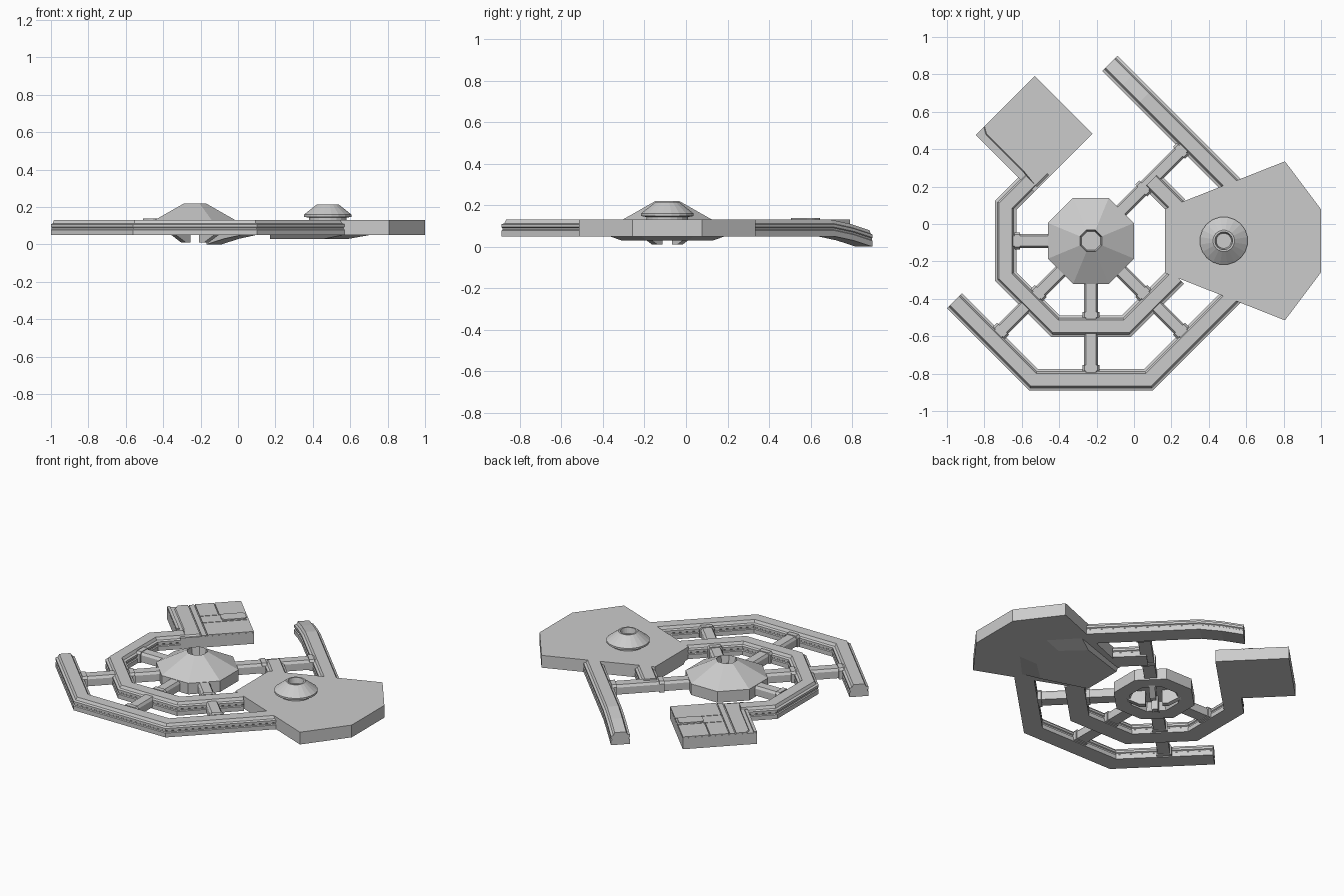
import bpy, bmesh
from math import sin, cos, pi, radians
from mathutils import Vector

if "Cube" in bpy.data.objects:
    bpy.data.objects.remove(bpy.data.objects["Cube"])

CX, CY = -0.23, -0.09            # centre of the hub and rings
K = cos(pi / 8)


def loft(name, rings):
    """Skin matching closed rings of 3D points and cap both ends."""
    bm = bmesh.new()
    vs = [[bm.verts.new(p) for p in r] for r in rings]
    n = len(rings[0])
    for a, b in zip(vs, vs[1:]):
        for i in range(n):
            j = (i + 1) % n
            bm.faces.new((a[i], a[j], b[j], b[i]))
    bm.faces.new(vs[0][::-1])
    bm.faces.new(vs[-1])
    bmesh.ops.recalc_face_normals(bm, faces=bm.faces)
    me = bpy.data.meshes.new(name)
    bm.to_mesh(me)
    bm.free()
    ob = bpy.data.objects.new(name, me)
    bpy.context.collection.objects.link(ob)
    return ob


def slab(name, pts, z0, z1):
    return loft(name, [[(x, y, z) for x, y in pts] for z in (z0, z1)])


def turned(name, profile, n, cx, cy):
    """Stack of n-sided rings; radii are measured to the flats."""
    return loft(name, [[(cx + r / cos(pi / n) * cos((2 * i + 1) * pi / n),
                         cy + r / cos(pi / n) * sin((2 * i + 1) * pi / n), z)
                        for i in range(n)] for r, z in profile])


def side(deg, a, t, dz=0):
    """Point on an octagon side: a outwards, t along the side."""
    c, s = cos(radians(deg)), sin(radians(deg))
    return Vector((CX + a * c - t * s, CY + a * s + t * c, dz))


def corner(deg, a):
    return side(deg, a / K, 0)


def sweep(name, path, profile):
    """Sweep an (offset, z) profile along a level path with mitred corners."""
    rings = []
    for i, p in enumerate(path):
        dirs = []
        if i > 0:
            dirs.append((p - path[i - 1]).xy.normalized())
        if i < len(path) - 1:
            dirs.append((path[i + 1] - p).xy.normalized())
        d = sum(dirs, Vector((0, 0))).normalized()
        k = 1 / d.dot(dirs[0])
        rings.append([(p.x - d.y * o * k, p.y + d.x * o * k, p.z + z)
                      for o, z in profile])
    return loft(name, rings)


def mirrored(half):
    return half + [(-o, z) for o, z in reversed(half)]


# Ring corridors with stepped, chamfered sides
TUBE = mirrored([(.057, .05), (.057, .078), (.051, .082), (.051, .09),
                 (.057, .094), (.057, .108), (.043, .113), (.034, .13)])
A, B = .7425, .4565
sweep("outer_ring_front", [side(225, A, -.29), corner(247.5, A), corner(292.5, A),
                           side(315, A, .37)], TUBE)
sweep("outer_ring_drooping_arm", [side(45, A, -.37), side(45, A, .34), side(45, A, .47, -.02),
                                  side(45, A, .6, -.05)], TUBE)
sweep("inner_ring", [side(135, B, 0)] + [corner(d, B) for d in (157.5, 202.5, 247.5, 292.5)]
      + [side(315, B, .19)], TUBE)
sweep("inner_ring_stub", [side(45, B, 0), side(45, B, -.2)], TUBE)

# Spokes with collars where they meet the rings
SPOKE = mirrored([(.037, .06), (.037, .105), (.027, .12)])
COLLAR = mirrored([(.045, .055), (.045, .11), (.034, .125)])
for deg, end in ((180, .42), (225, .71), (270, .71), (315, .71), (45, .71)):
    sweep(f"spoke_{deg}", [side(deg, .15, 0), side(deg, end, 0)], SPOKE)
    for r in (.38, .665):
        if r < end:
            sweep(f"spoke_collar_{deg}", [side(deg, r, 0), side(deg, r + .03, 0)], COLLAR)

# Hub: octagonal roof with a sunken top and a hollow underside
turned("hub", [(.05, .17), (.058, .22), (.23, .122), (.23, .05), (.14, .05), (.12, .10)], 8, CX, CY)
for deg in (45, 135, 225, 315):
    prof = [(.05, .11), (.05, .01), (.085, .01), (.16, .05), (.16, .11)]
    loft("hub_claw", [[side(deg, r, t) + Vector((0, 0, z)) for r, z in prof]
                      for t in (-.018, .018)])

# Wide deck with keel bulge underneath
def wedge(points):
    return [(x, CY + h) for x, h in points] + [(x, CY - h) for x, h in reversed(points)]


slab("deck", wedge([(.166, .172), (.807, .425), (1.0, .168)]), .05, .13)
loft("deck_keel", [[(x, y, z) for x, y in wedge(p)] for p, z in (
    ([(.17, .15), (.58, .29), (.73, .13)], .055),
    ([(.17, .13), (.46, .22), (.59, .10)], .03))])

# Round turret on the deck
turned("deck_turret", [(.10, .12), (.10, .143), (.127, .148), (.127, .16), (.057, .215),
                       (.047, .215), (.04, .18)], 20, .48, CY)

# Square pod on the end of the inner ring, in its own tilted frame
def pod(points):
    return [side(135, n, -t).xy for t, n in points]


def panel(name, t0, t1, n0, n1, z0=.115, z1=.13):
    return slab(name, pod([(t0, n0), (t1, n0), (t1, n1), (t0, n1)]), z0, z1)


slab("pod_body", pod([(-.03, .399), (.41, .399), (.41, .835), (-.035, .835), (-.035, .5)]), .05, .122)
low = pod([(.0, .40), (.09, .40), (.09, .834), (.02, .834), (.0, .80), (.0, .52)])
top = pod([(.0, .42), (.09, .42), (.09, .834), (.03, .834), (.01, .80), (.01, .52)])
loft("pod_neck_panel", [[(p.x, p.y, z) for p in r] for r, z in ((low, .115), (top, .13))])
panel("pod_edge_lip", -.034, -.016, .52, .834)
panel("pod_joint_strip", .097, .127, .40, .834, z1=.128)
panel("pod_side_panel", .133, .409, .40, .567)
panel("pod_middle_panel", .133, .409, .572, .66)
panel("pod_corner_panel", .25, .409, .665, .834)
panel("pod_inner_panel", .133, .245, .665, .834)
hatch = []
for q, (t, n) in enumerate(((.375, .632), (.275, .632), (.275, .602), (.375, .602))):
    for s in range(4):
        a = (q + s / 3) * pi / 2
        hatch.append((t + .025 * cos(a), n + .025 * sin(a)))
slab("pod_hatch", pod(hatch), .12, .138)
